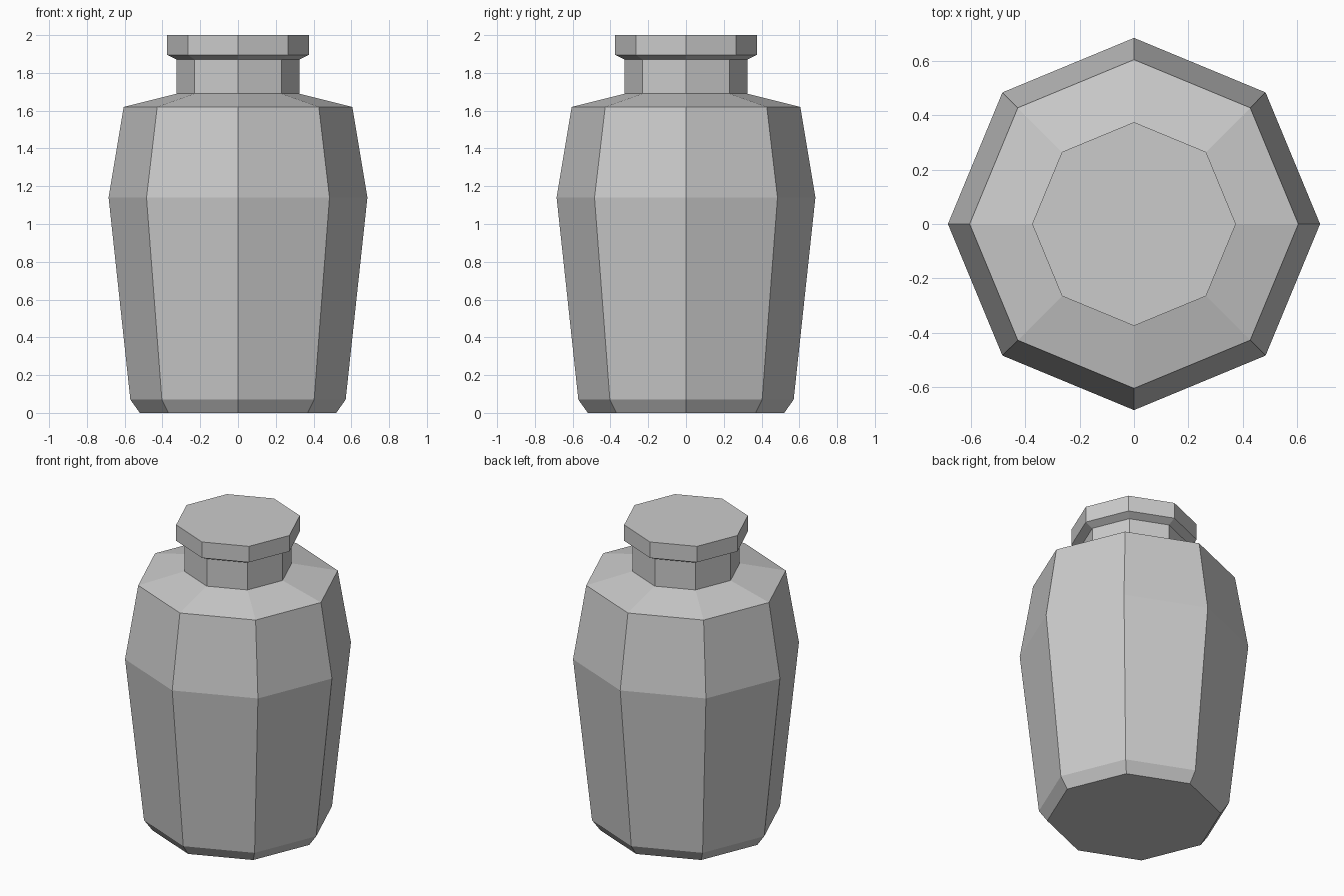
import bpy, bmesh
from math import cos, sin, tau

if "Cube" in bpy.data.objects:
    bpy.data.objects.remove(bpy.data.objects["Cube"])

SIDES = 8


def lathe(name, profile, cap_bottom=False, cap_top=False):
    """Spin an (radius, height) profile into a flat-sided shell."""
    bm = bmesh.new()
    rings = [[bm.verts.new((r * cos(tau * i / SIDES), r * sin(tau * i / SIDES), z))
              for i in range(SIDES)] for r, z in profile]
    for low, high in zip(rings, rings[1:]):
        for i in range(SIDES):
            j = (i + 1) % SIDES
            bm.faces.new((low[i], low[j], high[j], high[i]))
    if cap_bottom:
        bm.faces.new(rings[0][::-1])
    if cap_top:
        bm.faces.new(rings[-1])
    mesh = bpy.data.meshes.new(name)
    bm.to_mesh(mesh)
    bm.free()
    obj = bpy.data.objects.new(name, mesh)
    bpy.context.collection.objects.link(obj)
    return obj


# Jar: chamfered foot, tapered belly, shoulder and neck
lathe("jar_body", [(0.52, 0), (0.57, 0.07), (0.685, 1.14), (0.605, 1.62),
                   (0.325, 1.69), (0.325, 1.87)], cap_bottom=True)

# Lid: flared underside meeting the neck, straight rim, flat top
lathe("lid", [(0.325, 1.87), (0.375, 1.895), (0.375, 2.0)], cap_top=True)
